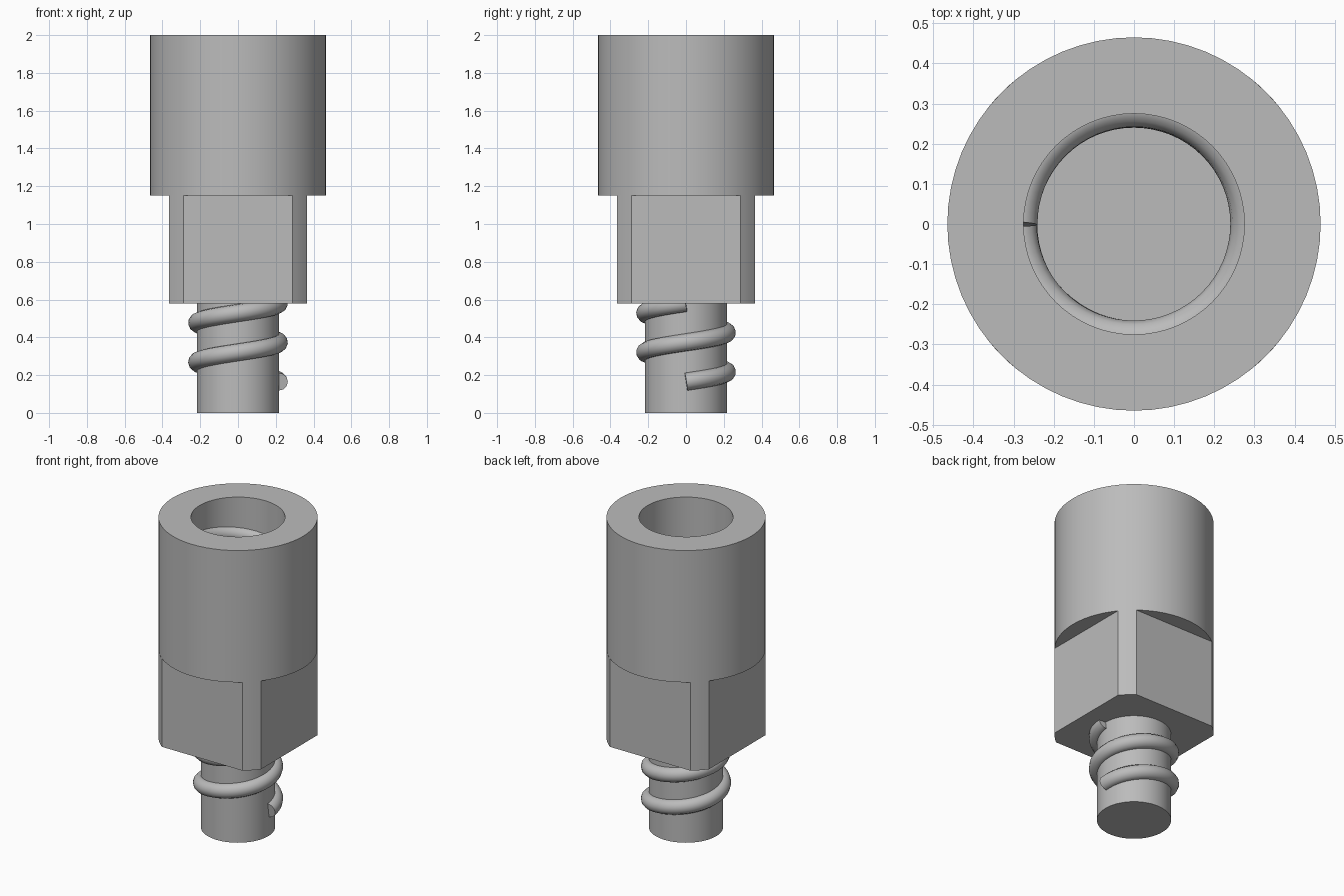
import bpy
import bmesh
from math import cos, sin, pi, asin, radians

if "Cube" in bpy.data.objects:
    bpy.data.objects.remove(bpy.data.objects["Cube"], do_unlink=True)

HEAD_R, BORE_R, ROD_R, THREAD_R = 0.465, 0.275, 0.217, 0.047
FLAT = 0.365                      # half width across the square shank
SHANK_Z, HEAD_Z, TOP_Z, FLOOR_Z = 0.58, 1.15, 2.0, 1.4
PITCH, SEGS = 0.208, 64

grey = bpy.data.materials.new("plain grey")
grey.use_nodes = True
colour = (0.5, 0.5, 0.5, 1)
grey.diffuse_color = colour
grey.node_tree.nodes["Principled BSDF"].inputs["Base Color"].default_value = colour


def finish(name, bm):
    """Turn a bmesh into a shaded object."""
    bmesh.ops.remove_doubles(bm, verts=bm.verts, dist=1e-5)
    bmesh.ops.recalc_face_normals(bm, faces=bm.faces)
    mesh = bpy.data.meshes.new(name)
    bm.to_mesh(mesh)
    bm.free()
    mesh.materials.append(grey)
    ob = bpy.data.objects.new(name, mesh)
    bpy.context.collection.objects.link(ob)
    bpy.ops.object.select_all(action='DESELECT')
    ob.select_set(True)
    bpy.context.view_layer.objects.active = ob
    bpy.ops.object.shade_smooth_by_angle(angle=radians(30))
    return ob


def lathe(name, profile):
    """Spin an (r, z) profile around the z axis."""
    bm = bmesh.new()
    verts = [bm.verts.new((r, 0, z)) for r, z in profile]
    edges = [bm.edges.new(pair) for pair in zip(verts, verts[1:])]
    bmesh.ops.spin(bm, geom=verts + edges, cent=(0, 0, 0), axis=(0, 0, 1),
                   angle=2 * pi, steps=SEGS)
    return finish(name, bm)


def thread(name, radius, start_angle, start_z, turns=2):
    """Round-section rising helix with flat ends."""
    curve = bpy.data.curves.new(name, 'CURVE')
    curve.dimensions = '3D'
    curve.bevel_depth = THREAD_R
    curve.bevel_resolution = 4
    curve.use_fill_caps = True
    spline = curve.splines.new('POLY')
    count = turns * SEGS
    spline.points.add(count)
    for i, p in enumerate(spline.points):
        turn = i / SEGS
        a = start_angle + turn * 2 * pi
        p.co = (radius * cos(a), radius * sin(a), start_z + PITCH * turn, 1)
    spline.use_smooth = True
    curve.materials.append(grey)
    ob = bpy.data.objects.new(name, curve)
    bpy.context.collection.objects.link(ob)
    return ob


# Threaded rod at the bottom
lathe("lower_rod", [(0, 0), (ROD_R, 0), (ROD_R, SHANK_Z + 0.02)])
thread("outer_thread", ROD_R, 0, 0.165)

# Round head with a blind bore
lathe("socket_head", [(0, HEAD_Z), (HEAD_R, HEAD_Z), (HEAD_R, TOP_Z),
                      (BORE_R, TOP_Z), (BORE_R, FLOOR_Z), (0, FLOOR_Z)])
thread("inner_thread", BORE_R + 0.012, pi, 1.79 - 2 * PITCH)

# Square shank whose corners are rounded to the head radius
bm = bmesh.new()
edge_angle = asin(FLAT / HEAD_R)
half = edge_angle - pi / 4
ring = []
for corner in range(4):
    mid = pi / 4 + corner * pi / 2
    for i in range(5):
        a = mid + half * (i / 2 - 1)
        ring.append(bm.verts.new((HEAD_R * cos(a), HEAD_R * sin(a), SHANK_Z)))
base = bm.faces.new(ring)
grown = bmesh.ops.extrude_face_region(bm, geom=[base], use_keep_orig=True)
top = [g for g in grown["geom"] if isinstance(g, bmesh.types.BMVert)]
bmesh.ops.translate(bm, verts=top, vec=(0, 0, HEAD_Z - SHANK_Z))
finish("square_shank", bm)
